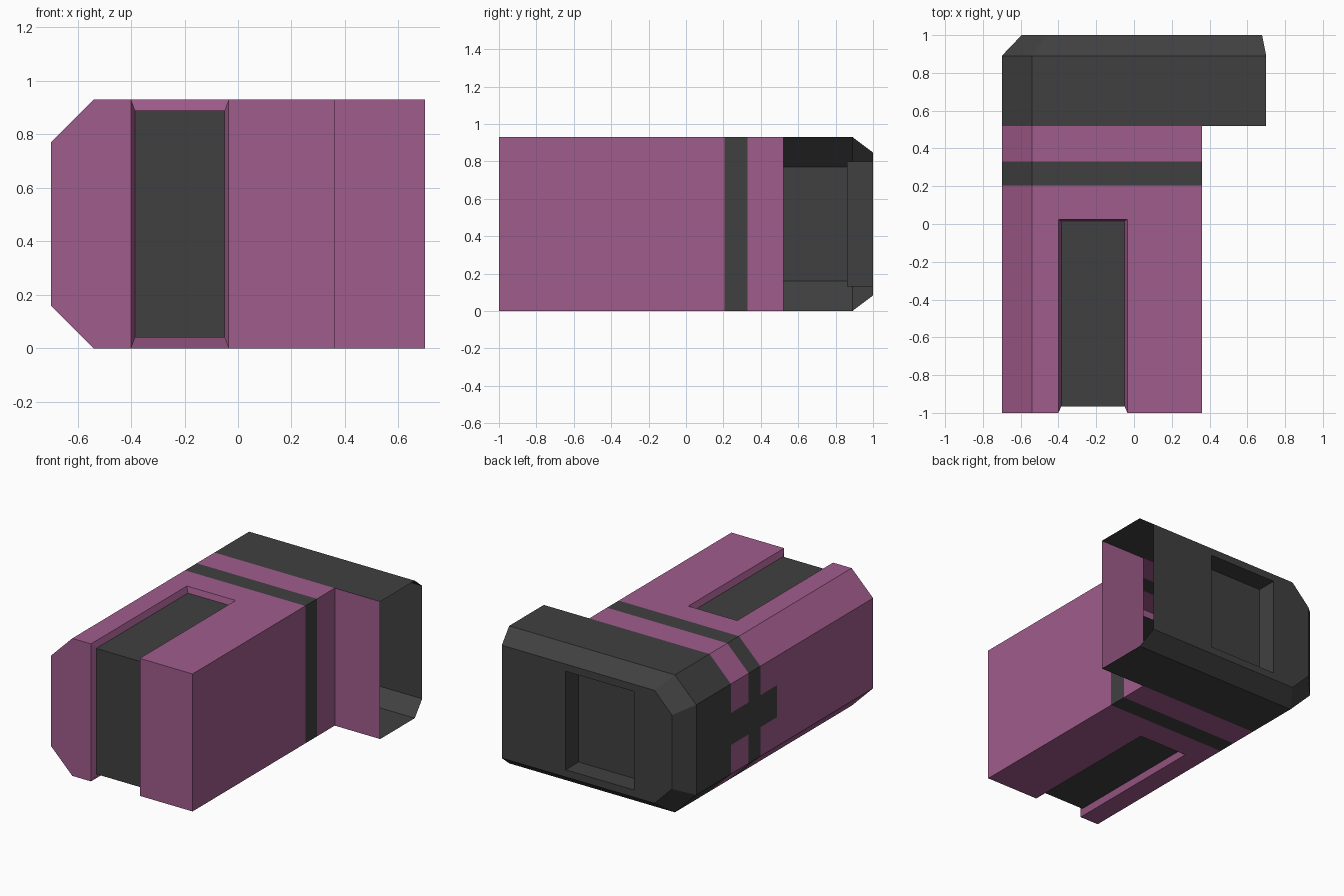
import bpy, bmesh

if "Cube" in bpy.data.objects:
    bpy.data.objects.remove(bpy.data.objects["Cube"])


def material(name, rgb):
    m = bpy.data.materials.new(name)
    m.diffuse_color = (*rgb, 1)
    m.use_nodes = True
    m.node_tree.nodes["Principled BSDF"].inputs["Base Color"].default_value = m.diffuse_color
    return m


PURPLE, DARK = 0, 1
MATS = [material("mauve", (0.352, 0.107, 0.262)), material("charcoal", (0.051, 0.051, 0.051))]


class Shell:
    """Collects faces from coordinates, then welds them into one object."""

    def __init__(self):
        self.bm = bmesh.new()

    def face(self, pts, mat):
        f = self.bm.faces.new([self.bm.verts.new(p) for p in pts])
        f.material_index = mat

    def finish(self, name):
        bmesh.ops.remove_doubles(self.bm, verts=self.bm.verts, dist=1e-4)
        bmesh.ops.recalc_face_normals(self.bm, faces=self.bm.faces)
        me = bpy.data.meshes.new(name)
        self.bm.to_mesh(me)
        self.bm.free()
        for m in MATS:
            me.materials.append(m)
        ob = bpy.data.objects.new(name, me)
        bpy.context.collection.objects.link(ob)
        return ob


H = 0.93                      # overall height
GL, GR = -0.40, -0.035        # groove sides
RIGHT = 0.36                  # right side of the body
GROOVE_END, SEAM = 0.025, 0.52

# Body cross-section (x, z), with the two left edges chamfered
section = [(RIGHT, 0), (RIGHT, H), (GR, H), (GL, H), (-0.54, H), (-0.70, 0.77),
           (-0.70, 0.573), (-0.70, 0.357), (-0.70, 0.16), (-0.54, 0), (GL, 0), (GR, 0)]
bands = [-1, GROOVE_END, 0.205, 0.33, SEAM]

# Body sides: dark stripe band, dark patch on the left, gap left for the groove
body = Shell()
for j in range(len(bands) - 1):
    y0, y1 = bands[j], bands[j + 1]
    for i, (a, b) in enumerate(zip(section, section[1:] + section[:1])):
        if j == 0 and i in (2, 10):
            continue
        dark = j == 2 or (i == 6 and j > 0)
        body.face([(a[0], y0, a[1]), (b[0], y0, b[1]), (b[0], y1, b[1]), (a[0], y1, a[1])],
                  DARK if dark else PURPLE)

# Front face on either side of the groove
for pts in (section[3:11], section[0:3] + section[11:]):
    body.face([(x, -1, z) for x, z in pts], PURPLE)

# Groove over the top, front and underside
outer = [(GROOVE_END, H), (-1, H), (-1, 0), (GROOVE_END, 0)]
inner = [(0.015, 0.89), (-0.965, 0.89), (-0.965, 0.04), (0.015, 0.04)]
IL, IR = -0.385, -0.05
for k in range(3):
    o0, o1, i0, i1 = outer[k], outer[k + 1], inner[k], inner[k + 1]
    for xo, xi in ((GL, IL), (GR, IR)):
        body.face([(xo, *o0), (xo, *o1), (xi, *i1), (xi, *i0)], PURPLE)
    body.face([(IL, *i0), (IR, *i0), (IR, *i1), (IL, *i1)], DARK)
for k in (0, 3):
    body.face([(GL, *outer[k]), (GR, *outer[k]), (IR, *inner[k]), (IL, *inner[k])], PURPLE)

# Step plate joining the body to the wider end cap
body.face([(RIGHT, SEAM, 0), (0.70, SEAM, 0), (0.70, SEAM, H), (RIGHT, SEAM, H)], PURPLE)
body.finish("body")

# End cap: hollow, open on the right, bevelled towards the back
cap = Shell()
rim = [(0.70, 0), (0.70, H), (-0.54, H), (-0.70, 0.77), (-0.70, 0.16), (-0.54, 0)]
back = [(0.678, 0.083), (0.678, 0.847), (-0.465, 0.847), (-0.595, 0.715),
        (-0.595, 0.215), (-0.465, 0.083)]
rings = [[(x, y, z) for x, z in p] for y, p in ((SEAM, rim), (0.89, rim), (1.0, back))]
for r0, r1 in zip(rings, rings[1:]):
    for i in range(1, 6):
        n = (i + 1) % 6
        cap.face([r0[i], r0[n], r1[n], r1[i]], DARK)

# Back face around a rectangular pocket
pocket = [(0.20, 0.132), (0.20, 0.798), (-0.31, 0.798), (-0.31, 0.132)]
mouth = [(x, 1.0, z) for x, z in pocket]
floor = [(x, 0.862, z) for x, z in pocket]
o = rings[2]
for outer_ids, mouth_ids in (((0, 1), (1, 0)), ((1, 2), (2, 1)), ((2, 3), (2,)),
                             ((3, 4), (3, 2)), ((4, 5), (3,)), ((5, 0), (0, 3))):
    cap.face([o[i] for i in outer_ids] + [mouth[i] for i in mouth_ids], DARK)
for i in range(4):
    n = (i + 1) % 4
    cap.face([mouth[i], mouth[n], floor[n], floor[i]], DARK)
cap.face(floor, DARK)
cap.finish("end_cap")
